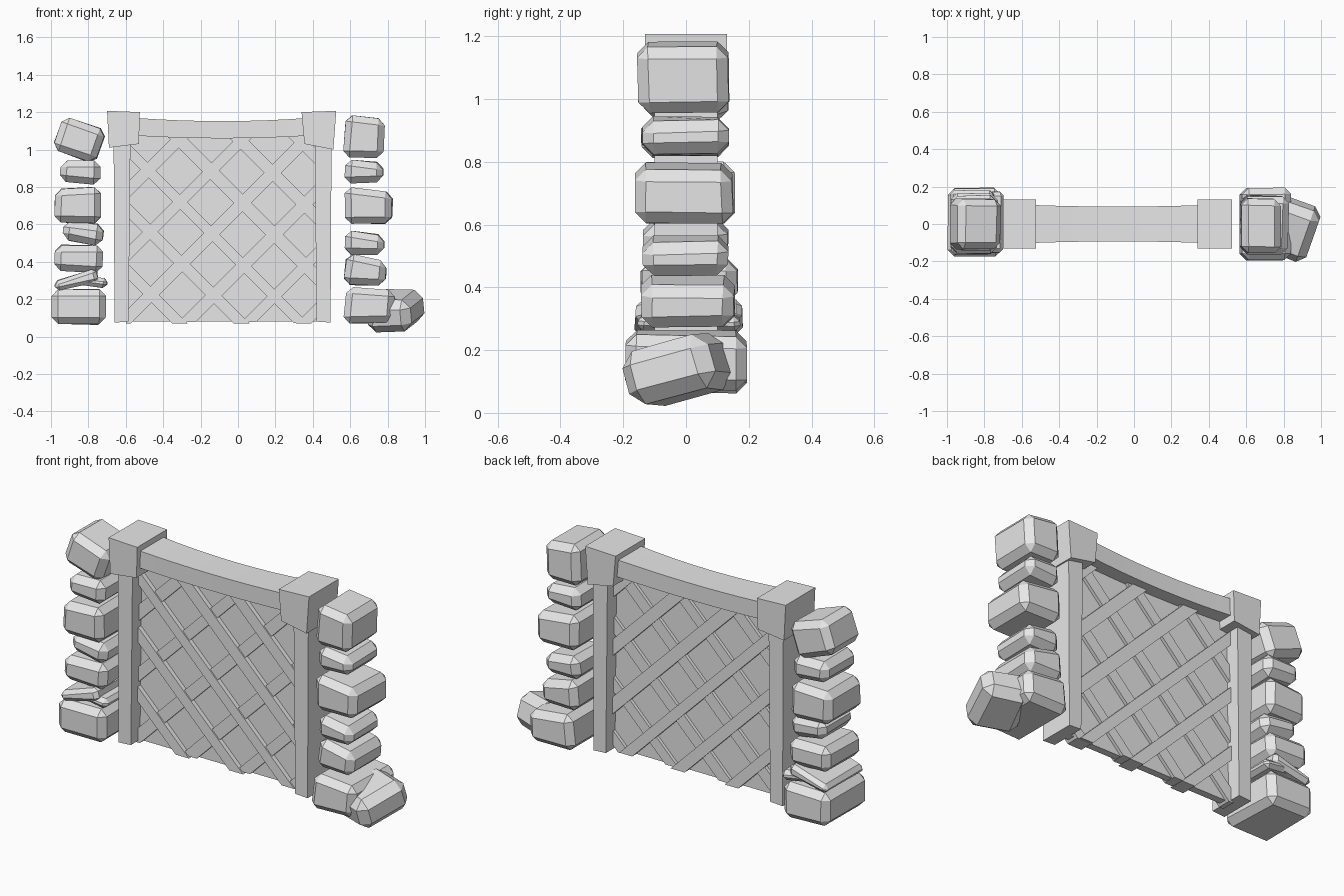
import bpy, bmesh, math, random
from mathutils import Matrix, Vector

if "Cube" in bpy.data.objects:
    bpy.data.objects.remove(bpy.data.objects["Cube"])

random.seed(4)
grey = bpy.data.materials.new("stone_grey")
grey.diffuse_color = (0.8, 0.8, 0.8, 1)
grey.use_nodes = True
grey.node_tree.nodes["Principled BSDF"].inputs["Base Color"].default_value = grey.diffuse_color


def finish(bm, name, smooth=False):
    bmesh.ops.recalc_face_normals(bm, faces=bm.faces)
    me = bpy.data.meshes.new(name)
    bm.to_mesh(me)
    bm.free()
    me.materials.append(grey)
    ob = bpy.data.objects.new(name, me)
    bpy.context.collection.objects.link(ob)
    if smooth:
        bpy.ops.object.select_all(action='DESELECT')
        ob.select_set(True)
        bpy.context.view_layer.objects.active = ob
        bpy.ops.object.shade_smooth_by_angle(angle=math.radians(25))
    return ob


def prism(name, outline, depth):
    """Front outline (x, z) extruded evenly to both sides of y = 0."""
    bm = bmesh.new()
    a = [bm.verts.new((x, -depth, z)) for x, z in outline]
    b = [bm.verts.new((x, depth, z)) for x, z in outline]
    bm.faces.new(a)
    bm.faces.new(b[::-1])
    for i in range(len(a)):
        j = (i + 1) % len(a)
        bm.faces.new((a[i], a[j], b[j], b[i]))
    return finish(bm, name)


def stone(name, x0, x1, z0, z1, y0, y1, tilt=0, taper=0.9, rot_x=0, rot_z=0, chamfer=0.035):
    """Chamfered block whose end away from the gate is lower."""
    bm = bmesh.new()
    bmesh.ops.create_cube(bm, size=1)
    c = Vector(((x0 + x1) / 2, (y0 + y1) / 2, (z0 + z1) / 2))
    side = 1 if c.x > 0 else -1
    for v in bm.verts:
        k = taper if v.co.x * side > 0 else 1
        v.co = Vector((v.co.x * (x1 - x0), v.co.y * (y1 - y0), v.co.z * (z1 - z0) * k))
        v.co -= Vector([math.copysign(random.uniform(0, 0.012), t) for t in v.co])
    bmesh.ops.bevel(bm, geom=bm.edges[:], offset=chamfer, segments=1,
                    affect='EDGES', clamp_overlap=True)
    r = (Matrix.Rotation(math.radians(rot_z), 4, 'Z') @ Matrix.Rotation(math.radians(rot_x), 4, 'X')
         @ Matrix.Rotation(math.radians(tilt), 4, 'Y'))
    bmesh.ops.transform(bm, matrix=Matrix.Translation(c) @ r, verts=bm.verts)
    return finish(bm, name, True)


# Posts and flared caps
prism("left_post", [(-.66, .075), (-.585, .08), (-.575, 1.06), (-.665, 1.06)], .10)
prism("right_post", [(.42, .08), (.495, .075), (.50, 1.06), (.41, 1.06)], .10)
prism("left_cap", [(-.69, 1.01), (-.53, 1.03), (-.525, 1.20), (-.70, 1.207)], .13)
prism("right_cap", [(.355, 1.03), (.51, 1.0), (.525, 1.207), (.34, 1.20)], .13)

# Sagging top beam, slimmer in the middle
N = 8
bm = bmesh.new()
rings = []
for i in range(N + 1):
    t = i / N
    s = (2 * t - 1) ** 2
    x = -.56 + .95 * t
    d, lo, hi = .093 + .009 * s, 1.06 + .015 * s, 1.152 + .018 * s
    rings.append([bm.verts.new(p) for p in ((x, -d, lo), (x, d, lo), (x, d, hi), (x, -d, hi))])
for a, b in zip(rings, rings[1:]):
    for k in range(4):
        bm.faces.new((a[k], a[(k + 1) % 4], b[(k + 1) % 4], b[k]))
bm.faces.new(rings[0])
bm.faces.new(rings[-1][::-1])
finish(bm, "top_beam")

# Backing panel
prism("panel", [(-.60, .08), (.44, .08), (.44, 1.08), (-.60, 1.08)], .02)


def slat(name, offset, slope, depth):
    """Diagonal bar along z = offset + slope * x, trimmed to the frame."""
    bm = bmesh.new()
    bmesh.ops.create_cube(bm, size=1)
    m = (Matrix.Translation((-.08, 0, offset - .08 * slope))
         @ Matrix.Rotation(-slope * math.pi / 4, 4, 'Y')
         @ Matrix.Diagonal((4, 2 * depth, random.uniform(.055, .068), 1)))
    bmesh.ops.transform(bm, matrix=m, verts=bm.verts)
    low = random.uniform(.068, .08)
    for co, no in (((-.6, 0, 0), (-1, 0, 0)), ((.44, 0, 0), (1, 0, 0)),
                   ((0, 0, low), (0, 0, -1)), ((0, 0, 1.08), (0, 0, 1))):
        geom = bm.verts[:] + bm.edges[:] + bm.faces[:]
        cut = bmesh.ops.bisect_plane(bm, geom=geom, plane_co=co, plane_no=no, clear_outer=True)
        edges = [e for e in cut['geom_cut'] if isinstance(e, bmesh.types.BMEdge)]
        if edges:
            bmesh.ops.holes_fill(bm, edges=edges, sides=0)
    finish(bm, name)


# Lattice showing on both faces of the panel
for i, c in enumerate((-.24, .09, .41, .74, 1.06, 1.38)):
    slat(f"falling_slat_{i + 1}", c, -1, .045)
for i, c in enumerate((-.28, .02, .35, .69, 1.03, 1.37)):
    slat(f"rising_slat_{i + 1}", c, 1, .038)

# Stacked stones: x range, z range, y range, tilt, end taper
left = [
    (-.98, -.72, .95, 1.15, -.14, .14, 19, 1.0),
    (-.955, -.73, .81, .95, -.15, .14, 3, .85),
    (-.985, -.725, .60, .805, -.165, .16, 1, .92),
    (-.94, -.715, .49, .62, -.14, .14, 7, .85),
    (-.985, -.72, .34, .50, -.15, .17, 2, .9),
    (-.99, -.74, .26, .34, -.17, .19, -14, .8),
    (-.88, -.69, .26, .33, -.16, .18, 8, .8),
    (-1.0, -.705, .06, .26, -.18, .20, 1, .95),
]
right = [
    (.565, .79, .94, 1.19, -.16, .14, 4, .85),
    (.565, .785, .81, .95, -.145, .145, 1, .82),
    (.565, .83, .59, .80, -.165, .155, 2, .85),
    (.565, .79, .42, .57, -.145, .14, 4, .8),
    (.565, .80, .255, .44, -.15, .16, 7, .75),
    (.565, .84, .06, .27, -.20, .195, 3, .88),
]
for label, rows in (("left", left), ("right", right)):
    for i, r in enumerate(rows):
        stone(f"{label}_stone_{i + 1}", *r, chamfer=.035 if r[3] - r[2] > .1 else .02)

# Loose stone leaning against the right foot
stone("loose_stone", .71, .975, .035, .24, -.18, .13, 0, .9, rot_x=15, rot_z=-20, chamfer=.045)
